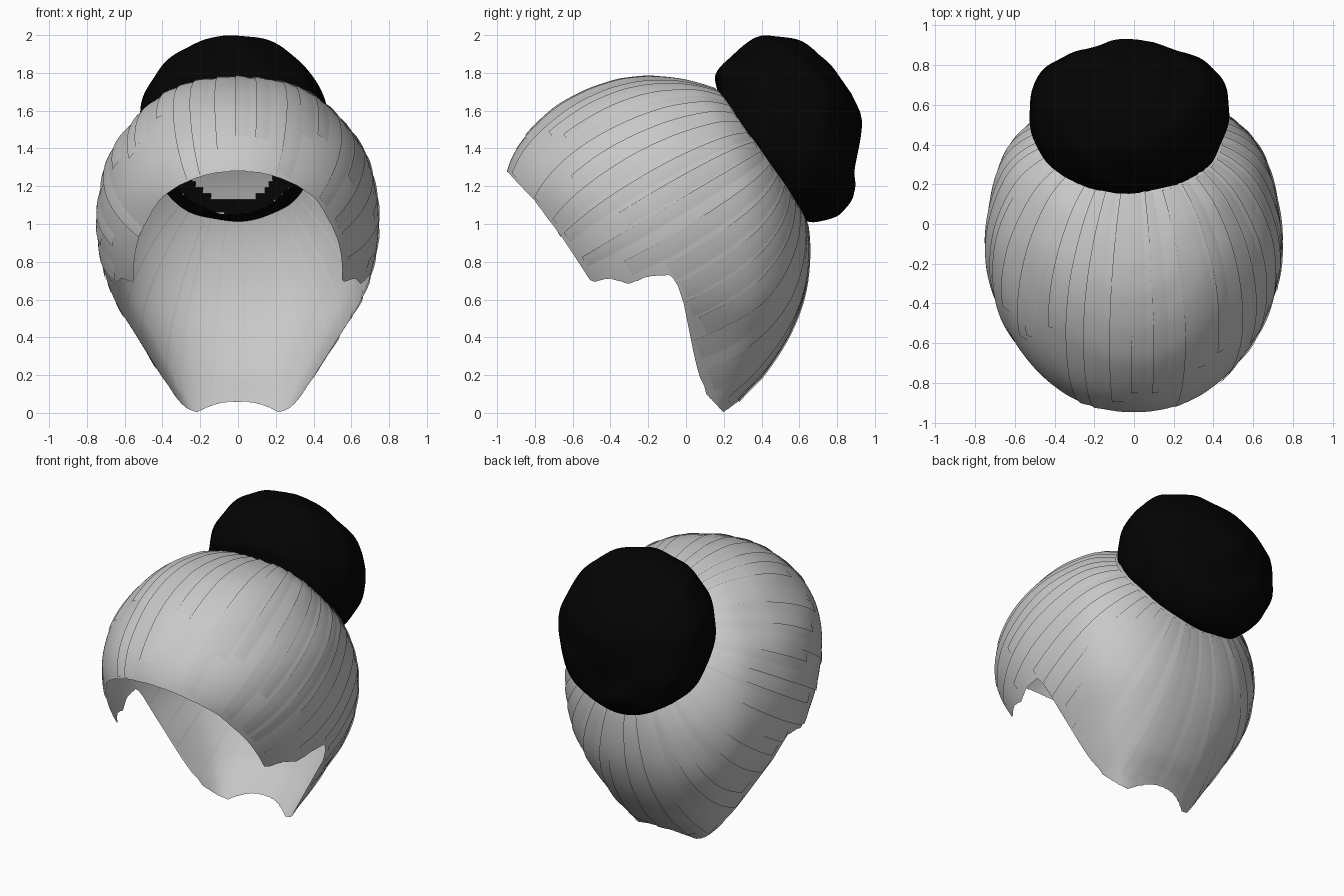
import bpy, bmesh, math, random
from mathutils import Vector
from mathutils.bvhtree import BVHTree

if "Cube" in bpy.data.objects:
    bpy.data.objects.remove(bpy.data.objects["Cube"])

random.seed(4)


def material(name, rgb):
    m = bpy.data.materials.new(name)
    m.diffuse_color = (*rgb, 1)
    m.use_nodes = True
    m.node_tree.nodes["Principled BSDF"].inputs["Base Color"].default_value = m.diffuse_color
    return m


GREY = material("light grey hair", (0.58, 0.58, 0.58))
BLACK = material("black hair", (0.001, 0.001, 0.001))


def add_object(name, bm, mat, angle=40):
    me = bpy.data.meshes.new(name)
    bm.to_mesh(me)
    bm.free()
    ob = bpy.data.objects.new(name, me)
    bpy.context.collection.objects.link(ob)
    me.materials.append(mat)
    bpy.ops.object.select_all(action='DESELECT')
    ob.select_set(True)
    bpy.context.view_layer.objects.active = ob
    bpy.ops.object.shade_smooth_by_angle(angle=math.radians(angle))
    return ob


def smoothstep(t):
    t = min(max(t, 0), 1)
    return t * t * (3 - 2 * t)


def lerp_table(table, v, smooth=False):
    """Interpolate rows (key, values...) at v, optionally with Hermite curves."""
    v = min(max(v, table[0][0]), table[-1][0])
    i = 0
    while i < len(table) - 2 and v > table[i + 1][0]:
        i += 1
    a, b = table[i], table[i + 1]
    h = b[0] - a[0]
    t = (v - a[0]) / h
    out = []
    for k in range(1, len(a)):
        val = a[k] + (b[k] - a[k]) * t
        if smooth and 0 < i < len(table) - 2:
            p, n = table[i - 1], table[i + 2]
            m0 = (b[k] - p[k]) / (b[0] - p[0]) * h
            m1 = (n[k] - a[k]) / (n[0] - a[0]) * h
            val = ((2*t**3 - 3*t*t + 1) * a[k] + (t**3 - 2*t*t + t) * m0
                   + (3*t*t - 2*t**3) * b[k] + (t**3 - t*t) * m1)
        out.append(val)
    return out


# Head sections: height, half width, front y, middle y, back y
SECTIONS = [(0.0, .28, -.45, .12, .22), (.13, .36, -.5, .08, .34), (.2, .41, -.55, .04, .41),
            (.4, .535, -.65, -.02, .54), (.6, .655, -.74, -.05, .62), (.8, .72, -.84, -.08, .65),
            (1.0, .745, -.91, -.1, .64), (1.2, .725, -.96, -.1, .58), (1.4, .66, -.895, -.1, .47),
            (1.6, .5, -.71, -.12, .31), (1.7, .37, -.54, -.15, .18), (1.75, .24, -.40, -.18, .03),
            (1.77, .14, -.31, -.2, -.08), (1.78, 0, -.2, -.2, -.2)]
# Hairline seen from the side: y, z
HAIRLINE = [(-.96, 1.29), (-.8, 1.12), (-.65, .92), (-.5, .69), (-.4, .71), (-.3, .68),
            (-.2, .72), (-.08, .73), (-.03, .65), (-.005, .55), (0, .40), (.07, .14),
            (.17, .03), (.2, 0), (1, 0)]
TOP = 1.78


def head_point(theta, z):
    w, yf, yc, yb = lerp_table(SECTIONS, z, True)
    c, s = math.cos(theta), math.sin(theta)
    e = 1 - 0.2 * smoothstep(s / 0.6)      # the back is a little squarer
    x = w * math.copysign(abs(c) ** e, c)
    y = yc + (yb - yc) * s ** e if s > 0 else yc + (yc - yf) * s
    return Vector((x, y, z))


def bottom_height(theta):
    z = TOP - 0.02
    while z > 0.0:
        p = head_point(theta, z - 0.004)
        limit = lerp_table(HAIRLINE, p.y)[0]
        if p.y > 0.1:
            limit = max(limit, 0.06 * (1 - (p.x / 0.22) ** 2))
        if z - 0.004 < limit:
            break
        z -= 0.004
    return max(z, 0.0)


# Cap of hair: an open shell of level rows, each column ending at the hairline
COLS, ROWS = 240, 60
LEVELS = [TOP * (1 - (1 - j / ROWS) ** 1.6) for j in range(ROWS)]
bm = bmesh.new()
grid = []
for i in range(COLS):
    th = 2 * math.pi * i / COLS
    zb = bottom_height(th)
    col, last = [], None
    for z in LEVELS:
        if last is None or z > zb:
            last = bm.verts.new(head_point(th, max(z, zb)))
        col.append(last)
    grid.append(col)
crown = bm.verts.new((0, -.2, TOP))
for i in range(COLS):
    a, b = grid[i], grid[(i + 1) % COLS]
    for j in range(ROWS):
        quad = (a[j], b[j], b[j + 1], a[j + 1]) if j < ROWS - 1 else (a[j], b[j], crown)
        corners = list(dict.fromkeys(quad))
        if len(corners) > 2:
            bm.faces.new(corners)
bm.normal_update()
tree = BVHTree.FromBMesh(bm)

# Bun frame: base centre, outward axis, up along the base, sideways
BASE = Vector((-0.025, 0.42, 1.4))
AXIS = Vector((0, 0.86, 0.51)).normalized()
SIDE = Vector((1, 0, 0))
UP = Vector((0, -0.51, 0.86)).normalized()

# Ring-shaped gap in the cap beneath the bun
gone = []
for f in bm.faces:
    d = f.calc_center_median() - BASE
    n = d.dot(AXIS)
    flat = d - AXIS * n
    if n > -0.2 and (flat + UP * .05).length < 0.365 and (flat + UP * .10).length > 0.24:
        gone.append(f)
bmesh.ops.delete(bm, geom=gone, context='FACES')
add_object("hair_cap", bm, GREY)

# Locks: thin tilted ribbons combed from the hairline back to the bun
CENTRE = Vector((0, 0.0, 1.15))


def lock_row(phi, lift, start, stop):
    pts = []
    out = SIDE * math.sin(phi) + UP * math.cos(phi)
    for k in range(41):
        a = math.radians(start + (stop - start) * k / 40)
        d = (AXIS * math.cos(a) + out * math.sin(a)).normalized()
        hit = tree.ray_cast(CENTRE, d)[0]
        if hit is None:
            break
        pts.append(hit + d * lift)
    return pts


bm = bmesh.new()
LOCKS = 40
for i in range(LOCKS):
    phi = 2 * math.pi * (i + random.uniform(-.25, .25)) / LOCKS
    width = 2 * math.pi / LOCKS * random.uniform(.7, 1.1)
    stop = random.uniform(105, 165)
    rows = [lock_row(phi + width * t, lift, 44, stop)
            for t, lift in ((0, .008), (.33, .006), (.66, .003), (1, -.001))]
    n = min(len(r) for r in rows)
    vs = [[bm.verts.new(p) for p in r[:n]] for r in rows]
    for a, b in zip(vs, vs[1:]):
        for k in range(n - 1):
            bm.faces.new((a[k], a[k + 1], b[k + 1], b[k]))
add_object("hair_locks", bm, GREY)

# Bun: a bulging dome with wound ridges, open underneath (key, height, radius)
PROFILE = [(0, -.07, .375), (1, -.03, .445), (2, .05, .49), (3, .15, .51), (4, .25, .51),
           (5, .34, .48), (6, .42, .415), (7, .485, .31), (8, .525, .17), (9, .54, 0)]
bm = bmesh.new()
SEG, STEPS = 108, 40
rings = []
for j in range(STEPS):
    t = 9 * j / STEPS
    h, r = lerp_table(PROFILE, t, True)
    flatten = .25 * smoothstep((r - .1) / .28)     # the underside is shallower
    ring = []
    for i in range(SEG):
        a = 2 * math.pi * i / SEG
        s = math.sin(a)
        k = 1 + .006 * math.sin(3 * a + 2.2 * t) + .008 * math.sin(10 * a - 2 * t)
        if 1 < j < 5:
            k += random.uniform(-.012, .012)
        hh = h * (1 + flatten * min(s, 0)) if h > 0 else h
        ring.append(bm.verts.new(BASE + AXIS * (hh + .005 * math.sin(5 * a + 3 * t) * min(r / .3, 1))
                                 + SIDE * (r * k * .98 * math.cos(a)) + UP * (r * k * s + .015)))
    rings.append(ring)
tip = bm.verts.new(BASE + AXIS * .54 + UP * .015)
for a, b in zip(rings, rings[1:]):
    for i in range(SEG):
        bm.faces.new((a[i], a[(i + 1) % SEG], b[(i + 1) % SEG], b[i]))
for i in range(SEG):
    bm.faces.new((rings[-1][i], rings[-1][(i + 1) % SEG], tip))
add_object("hair_bun", bm, BLACK)
